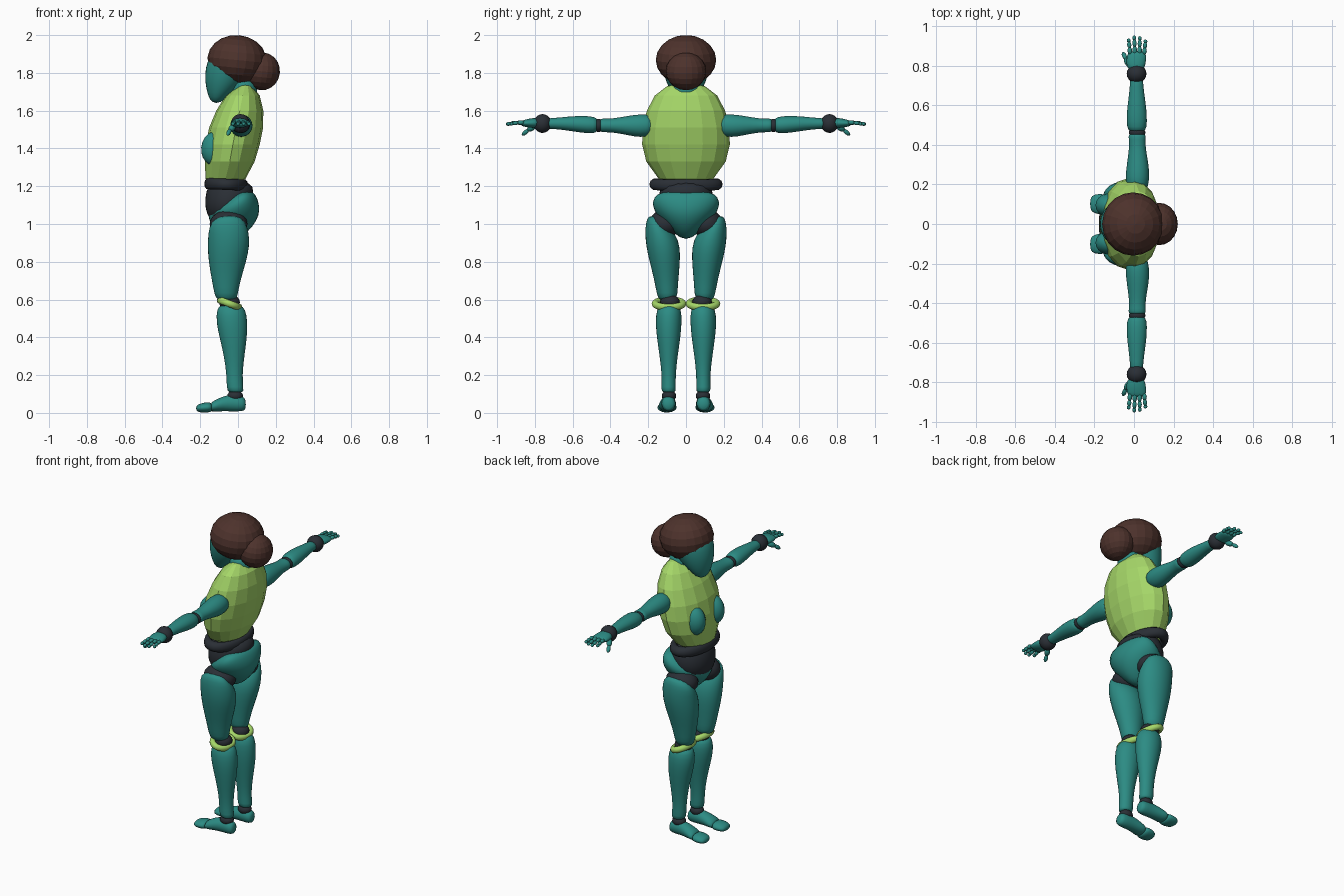
import bpy, bmesh
from math import cos, sin, pi
from mathutils import Vector, Matrix

cube = bpy.data.objects.get("Cube")
if cube:
    bpy.data.objects.remove(cube)


def material(name, rgb):
    mat = bpy.data.materials.new(name)
    mat.use_nodes = True
    mat.diffuse_color = (*rgb, 1)
    mat.node_tree.nodes["Principled BSDF"].inputs["Base Color"].default_value = (*rgb, 1)
    return mat


teal = material("teal", (.025, .26, .23))
green = material("lime green", (.38, .68, .14))
brown = material("dark brown", (.075, .032, .025))
dark = material("charcoal", (.023, .028, .036))


def finish(name, bm, mat, smooth):
    bmesh.ops.recalc_face_normals(bm, faces=bm.faces)
    mesh = bpy.data.meshes.new(name)
    bm.to_mesh(mesh)
    bm.free()
    mesh.materials.append(mat)
    for poly in mesh.polygons:
        poly.use_smooth = smooth
    obj = bpy.data.objects.new(name, mesh)
    bpy.context.collection.objects.link(obj)
    return obj


def loft(name, axis, rows, mat, side=1, smooth=True, segs=16):
    """Oval rings along an axis; each row is position, then min and max of the two other axes."""
    bm = bmesh.new()
    rings = []
    grow = 1.03 if smooth else 1
    for t, a0, a1, b0, b1 in rows:
        ring = []
        for i in range(segs):
            ang = 2 * pi * i / segs
            a = (a0 + a1) / 2 + (a1 - a0) / 2 * grow * cos(ang)
            b = (b0 + b1) / 2 + (b1 - b0) / 2 * grow * sin(ang)
            x, y, z = {"x": (t, a, b), "y": (a, t, b), "z": (a, b, t)}[axis]
            ring.append(bm.verts.new((x, y * side, z)))
        rings.append(ring)
    for low, high in zip(rings, rings[1:]):
        for i in range(segs):
            j = (i + 1) % segs
            bm.faces.new((low[i], low[j], high[j], high[i]))
    bm.faces.new(rings[0])
    bm.faces.new(rings[-1])
    obj = finish(name, bm, mat, smooth)
    if smooth:
        obj.modifiers.new("smooth", "SUBSURF").levels = 1
        obj.modifiers["smooth"].render_levels = 1
    return obj


def ball(name, centre, radii, mat, smooth=True, tilt=0, segs=20):
    bm = bmesh.new()
    place = (Matrix.Translation(centre) @ Matrix.Rotation(tilt, 4, "Y")
             @ Matrix.Diagonal((*radii, 1)))
    bmesh.ops.create_uvsphere(bm, u_segments=segs, v_segments=segs // 2, radius=1, matrix=place)
    return finish(name, bm, mat, smooth)


def ring(name, centre, rx, ry, tube, mat, tilt=0):
    bpy.ops.mesh.primitive_torus_add(major_segments=32, minor_segments=10,
                                     major_radius=ry, minor_radius=tube,
                                     location=centre, rotation=(0, tilt, 0))
    obj = bpy.context.object
    obj.name = name
    obj.scale.x = rx / ry
    obj.data.materials.append(mat)
    bpy.ops.object.shade_smooth()
    return obj


def bone(name, points, radii, mat):
    """A finger: one tapered capsule for each joint."""
    for n, (p, q) in enumerate(zip(points, points[1:])):
        p, q = Vector(p), Vector(q)
        bm = bmesh.new()
        place = (Matrix.Translation((p + q) / 2)
                 @ (q - p).to_track_quat("Z", "Y").to_matrix().to_4x4()
                 @ Matrix.Diagonal((radii[n], radii[n], (q - p).length * .6, 1)))
        bmesh.ops.create_uvsphere(bm, u_segments=10, v_segments=8, radius=1, matrix=place)
        finish(f"{name}_{n + 1}", bm, mat, True)


# Head and hair
ball("hair", (-.005, 0, 1.868), (.157, .16, .132), brown, False, .1)
ball("hair_bun", (.128, 0, 1.808), (.094, .107, .1), brown, False, .1)
loft("face", "z", [
    (1.64, -.135, -.095, -.03, .03), (1.67, -.155, -.06, -.06, .06),
    (1.72, -.168, 0, -.09, .09), (1.78, -.176, .05, -.115, .115),
    (1.87, -.165, .08, -.13, .13), (1.93, -.11, .06, -.1, .1)], teal)
loft("neck", "z", [(1.62, -.04, .1, -.07, .07), (1.7, -.04, .1, -.08, .08),
                   (1.78, -.04, .1, -.08, .08)], teal)

# Faceted torso, leaning forward toward the waist
loft("torso", "z", [
    (1.2, -.12, -.02, -.08, .08), (1.24, -.172, .04, -.145, .145),
    (1.33, -.175, .088, -.21, .21), (1.42, -.17, .115, -.232, .232),
    (1.51, -.153, .133, -.23, .23), (1.6, -.115, .134, -.207, .207),
    (1.68, -.065, .115, -.165, .165), (1.73, 0, .075, -.1, .1),
    (1.745, .02, .05, -.03, .03)], green, smooth=False)

# Waist and pelvis
ring("waist_ring", (-.063, 0, 1.21), .097, .163, .031, dark, .04)
loft("abdomen", "z", [
    (1.0, -.13, .02, -.08, .08), (1.05, -.165, .05, -.13, .13),
    (1.11, -.176, .07, -.15, .15), (1.17, -.168, .085, -.14, .14),
    (1.23, -.15, .07, -.12, .12)], dark)
loft("pelvis", "z", [
    (.92, -.07, .0, -.025, .025), (.965, -.12, .06, -.075, .075),
    (1.02, -.155, .1, -.13, .13), (1.07, -.16, .115, -.17, .17),
    (1.12, -.09, .108, -.178, .178), (1.16, -.03, .09, -.155, .155),
    (1.172, 0, .07, -.1, .1)], teal)

for side, label in ((1, "left"), (-1, "right")):
    ball(f"{label}_chest", (-.125, side * .095, 1.4), (.07, .06, .09), teal, tilt=.1)

    # Leg
    ball(f"{label}_hip_joint", (-.05, side * .112, 1.0), (.1, .085, .075), dark)
    loft(f"{label}_thigh", "z", [
        (1.045, -.09, .0, .15, .198), (1.01, -.145, .04, .115, .212),
        (.95, -.157, .058, .055, .216), (.88, -.16, .06, .032, .21),
        (.8, -.155, .042, .032, .192), (.7, -.137, .012, .042, .166),
        (.63, -.125, -.002, .045, .155), (.59, -.11, -.01, .055, .14)], teal, side)
    ball(f"{label}_knee_joint", (-.045, side * .085, .585), (.055, .052, .042), dark)
    ring(f"{label}_knee_band", (-.045, side * .09, .578), .055, .073, .019, green, .36)
    loft(f"{label}_shin", "z", [
        (.575, -.09, .01, .05, .13), (.55, -.112, .04, .025, .155),
        (.48, -.115, .05, .023, .161), (.4, -.097, .047, .03, .154),
        (.3, -.073, .033, .045, .139), (.2, -.06, .022, .056, .127),
        (.13, -.06, .028, .054, .13), (.105, -.05, .03, .055, .128)], teal, side)
    ball(f"{label}_ankle_joint", (-.015, side * .09, .09), (.042, .038, .03), dark)
    loft(f"{label}_foot", "x", [
        (.042, .07, .115, .02, .07), (.025, .055, .13, .008, .09),
        (-.03, .055, .13, .008, .097), (-.08, .053, .138, .01, .088),
        (-.13, .05, .148, .006, .064), (-.145, .06, .14, .01, .052)], teal, side)
    loft(f"{label}_toes", "x", [
        (-.135, .055, .145, .006, .052), (-.16, .048, .152, .002, .058),
        (-.2, .053, .15, .002, .05), (-.223, .07, .135, .01, .038)], teal, side)

    # Arm
    loft(f"{label}_upper_arm", "y", [
        (.17, -.025, .065, 1.48, 1.565), (.21, -.043, .075, 1.46, 1.582),
        (.27, -.04, .078, 1.462, 1.578), (.34, -.03, .066, 1.478, 1.566),
        (.41, -.022, .055, 1.488, 1.555), (.445, -.03, .062, 1.484, 1.56),
        (.46, -.018, .05, 1.495, 1.55)], teal, side)
    ball(f"{label}_elbow_joint", (.016, side * .463, 1.522), (.042, .028, .035), dark)
    loft(f"{label}_forearm", "y", [
        (.465, -.02, .05, 1.495, 1.555), (.485, -.036, .064, 1.478, 1.568),
        (.55, -.038, .066, 1.483, 1.573), (.63, -.028, .056, 1.496, 1.568),
        (.7, -.02, .046, 1.504, 1.56), (.75, -.02, .046, 1.504, 1.56)], teal, side)
    ball(f"{label}_wrist_joint", (.013, side * .76, 1.532), (.05, .047, .05), dark)
    loft(f"{label}_palm", "y", [
        (.77, -.025, .045, 1.51, 1.56), (.81, -.04, .06, 1.508, 1.562),
        (.855, -.035, .062, 1.514, 1.552), (.875, -.025, .055, 1.522, 1.545)], teal, side)
    for n, tip in enumerate((.94, .955, .952, .935)):
        x = -.02 + n * .024
        spread = -.008 + n * .005
        bone(f"{label}_finger_{n + 1}",
             [(x, side * .86, 1.538), (x + spread / 3, side * (.86 + (tip - .86) * .4), 1.536),
              (x + spread * .7, side * (.86 + (tip - .86) * .75), 1.532),
              (x + spread, side * (tip - .004), 1.528)],
             (.012, .011, .01), teal)
    bone(f"{label}_thumb", [(-.02, side * .8, 1.52), (-.042, side * .835, 1.498),
                            (-.055, side * .865, 1.473)], (.017, .012), teal)
